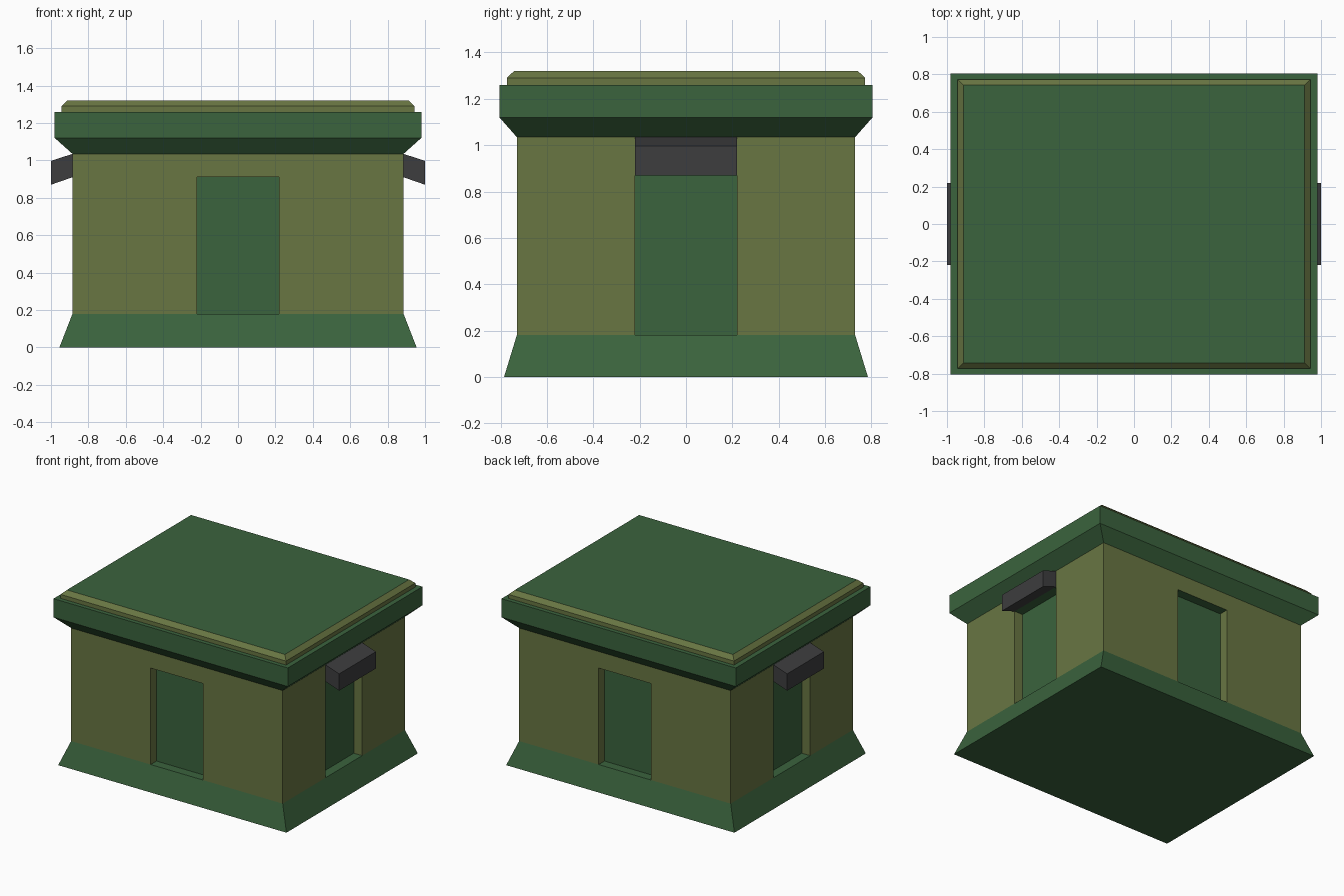
import bpy, bmesh

if "Cube" in bpy.data.objects:
    bpy.data.objects.remove(bpy.data.objects["Cube"])


def material(name, rgb):
    m = bpy.data.materials.new(name)
    m.diffuse_color = (*rgb, 1)
    m.use_nodes = True
    m.node_tree.nodes["Principled BSDF"].inputs["Base Color"].default_value = m.diffuse_color
    return m


GREEN = material("green", (0.043, 0.125, 0.047))
OLIVE = material("olive", (0.14, 0.18, 0.055))
DARK = material("dark_grey", (0.047, 0.047, 0.049))


def finish(name, bm, *mats):
    bmesh.ops.recalc_face_normals(bm, faces=bm.faces)
    me = bpy.data.meshes.new(name)
    bm.to_mesh(me)
    bm.free()
    for m in mats:
        me.materials.append(m)
    ob = bpy.data.objects.new(name, me)
    bpy.context.collection.objects.link(ob)
    return ob


def stack(name, rings, *mats):
    """Loft rectangular rings given as (half width, half depth, z)."""
    bm = bmesh.new()
    loops = [[bm.verts.new((sx * w, sy * d, z))
              for sx, sy in ((-1, -1), (1, -1), (1, 1), (-1, 1))]
             for w, d, z in rings]
    for a, b in zip(loops, loops[1:]):
        for i in range(4):
            j = (i + 1) % 4
            bm.faces.new((a[i], a[j], b[j], b[i]))
    bm.faces.new(loops[0][::-1])
    bm.faces.new(loops[-1])
    return finish(name, bm, *mats)


W, D, Z0, Z1 = 0.885, 0.73, 0.18, 1.035      # wall half sizes and heights
DOOR, HEAD, DEPTH = 0.22, 0.91, 0.07         # doorway half width, top, recess

# Flared plinth
stack("plinth", [(0.955, 0.785, 0), (W, D, Z0)], GREEN)

# Walls with a recessed doorway on each side
walls = stack("walls", [(W, D, Z0), (W, D, Z1)], OLIVE, GREEN)
for axis in (0, 1):
    for s in (-1, 1):
        cutter = stack("doorway_cutter", [(DOOR, DOOR, 0.1), (DOOR, DOOR, HEAD)])
        half = (W, D)[axis]
        for v in cutter.data.vertices:
            v.co[axis] = s * (half - DEPTH if v.co[axis] < 0 else half + 0.2)
        if s < 0:
            cutter.data.flip_normals()
        cutter.hide_render = True
        mod = walls.modifiers.new("doorway", 'BOOLEAN')
        mod.object, mod.operation, mod.solver = cutter, 'DIFFERENCE', 'EXACT'
        bpy.context.view_layer.objects.active = walls
        bpy.ops.object.modifier_apply(modifier=mod.name)
        bpy.data.objects.remove(cutter)

# Green door panels and doorway heads, olive reveals
for p in walls.data.polygons:
    c, n = p.center, p.normal
    panel = ((abs(n.x) > 0.9 and abs(abs(c.x) - (W - DEPTH)) < 0.01) or
             (abs(n.y) > 0.9 and abs(abs(c.y) - (D - DEPTH)) < 0.01))
    head = n.z < -0.9 and abs(c.z - HEAD) < 0.01
    p.material_index = 1 if panel or head else 0

# Roof slab with sloping soffit
stack("roof_slab", [(W, D, Z1), (0.98, 0.805, 1.12), (0.98, 0.805, 1.26)], GREEN)

# Chamfered olive roof rim with a green top
rim = stack("roof_rim", [(0.943, 0.773, 1.26), (0.943, 0.773, 1.29),
                         (0.912, 0.742, 1.32)], OLIVE, GREEN)
for p in rim.data.polygons:
    if p.normal.z > 0.9:
        p.material_index = 1

# Sloping awnings over the side doorways
for s, side in ((1, "right"), (-1, "left")):
    bm = bmesh.new()
    section = [(W, HEAD), (1.0, 0.87), (1.0, 0.997), (W, Z1)]
    f = bm.faces.new([bm.verts.new((s * x, -DOOR, z)) for x, z in section])
    ext = bmesh.ops.extrude_face_region(bm, geom=[f], use_keep_orig=True)
    bmesh.ops.translate(bm, vec=(0, 2 * DOOR, 0),
                        verts=[g for g in ext["geom"] if isinstance(g, bmesh.types.BMVert)])
    finish(side + "_awning", bm, DARK)
